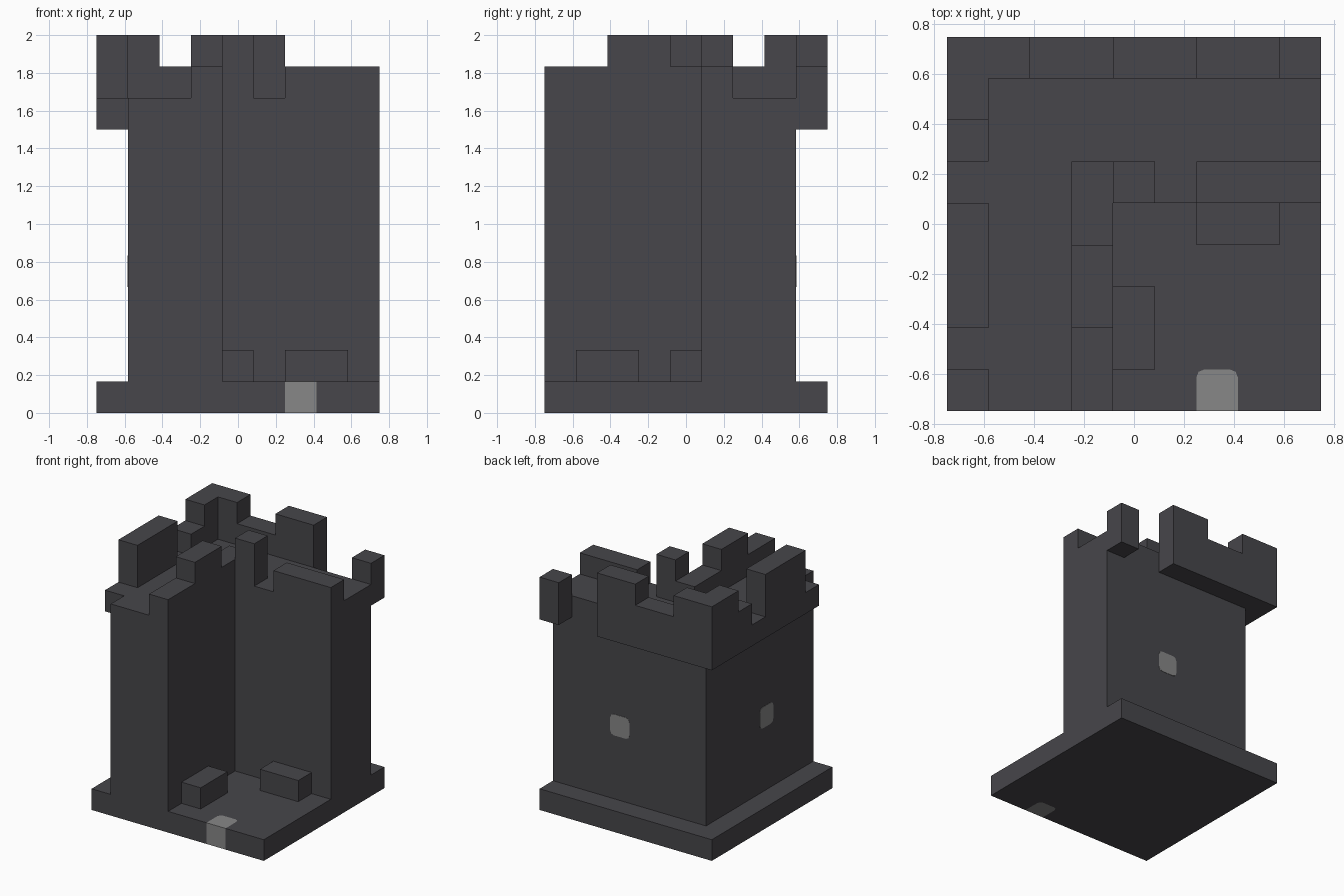
import bpy
import bmesh
from mathutils import Vector

CELL = 1 / 6          # every block sits on a grid of 9 x 9 x 12 cells
MID = 4.5

cube = bpy.data.objects.get("Cube")
if cube:
    bpy.data.objects.remove(cube, do_unlink=True)


def material(name, rgb):
    mat = bpy.data.materials.new(name)
    mat.use_nodes = True
    mat.diffuse_color = (*rgb, 1)
    mat.node_tree.nodes["Principled BSDF"].inputs["Base Color"].default_value = (*rgb, 1)
    return mat


STONE = material("dark stone", (0.063, 0.061, 0.069))
PALE = material("pale grey", (0.245, 0.245, 0.245))


def prism(name, profile, axis, start, end, mat=STONE):
    """Extrude a 2D outline in grid cells along an axis; the outline uses the other two axes in order."""
    bm = bmesh.new()
    verts = []
    for a, b in profile:
        p = [a, b]
        p.insert("xyz".index(axis), start)
        verts.append(bm.verts.new(((p[0] - MID) * CELL, (p[1] - MID) * CELL, p[2] * CELL)))
    face = bm.faces.new(verts)
    move = Vector([(end - start) * CELL if c == axis else 0 for c in "xyz"])
    out = bmesh.ops.extrude_face_region(bm, geom=[face], use_keep_orig=True)
    bmesh.ops.translate(bm, vec=move, verts=[v for v in out["geom"] if isinstance(v, bmesh.types.BMVert)])
    bmesh.ops.recalc_face_normals(bm, faces=bm.faces)
    mesh = bpy.data.meshes.new(name)
    bm.to_mesh(mesh)
    bm.free()
    mesh.materials.append(mat)
    obj = bpy.data.objects.new(name, mesh)
    bpy.context.collection.objects.link(obj)
    return obj


def box(name, x0, x1, y0, y1, z0, z1):
    return prism(name, [(x0, y0), (x1, y0), (x1, y1), (x0, y1)], "z", z0, z1)


def parapet(name, axis, row, bottom, start, runs):
    """Stepped wall one cell thick; runs lists (length, top height)."""
    pts = [(start, bottom)]
    at = start
    for length, top in runs:
        pts += [(at, top), (at + length, top)]
        at += length
    pts.append((at, bottom))
    return prism(name, pts, axis, row, row + 1)


def rounded_square(a, b):
    """One cell with softly clipped corners, anticlockwise."""
    r, s = 0.19, 0.055
    quarter = [(0, r), (s, s), (r, 0)]
    pts = []
    for _ in range(4):
        pts += quarter
        quarter = [(1 - q, p) for p, q in quarter]
    return [(a + p, b + q) for p, q in pts]


# Base slab with a notch in the front edge, filled by a pale doorstep
step = [(7, 0)] + rounded_square(6, 0)[6:12] + [(6, 0)]
step = [step[0]] + [p for p in step[1:-1] if p[1] > 0.5] + [step[-1]]
prism("doorstep", step, "z", 0, 1, PALE)
prism("base", [(0, 0)] + step[::-1] + [(9, 0), (9, 9), (0, 9)], "z", 0, 1)

# Corner-shaped tower, open towards the front corner
prism("tower_walls", [(1, 0), (4, 0), (4, 5), (9, 5), (9, 8), (1, 8)], "z", 1, 10)

# Overhanging outer battlements
parapet("back_battlement", "y", 8, 9, 0, [(2, 12), (2, 11), (2, 12)])
parapet("side_battlement", "x", 0, 9, 1, [(1, 10), (3, 12), (1, 10), (1, 11), (1, 12)])
box("corner_post", 8, 9, 8, 9, 9, 11)

# Inner battlements along the open edge
parapet("inner_side_battlement", "x", 3, 10, 0, [(2, 11), (2, 12), (2, 11)])
box("inner_corner_post", 4, 5, 5, 6, 10, 12)
box("inner_back_battlement", 6, 9, 5, 6, 10, 11)

# Loose blocks in the courtyard
box("side_block", 4, 5, 1, 3, 1, 2)
box("back_block", 6, 8, 4, 5, 1, 2)

# Small pale windows as thin plates on the outer walls
prism("back_window", rounded_square(5, 4), "y", 7.99, 8.015, PALE)
prism("side_window", rounded_square(3, 4), "x", 0.985, 1.01, PALE)
